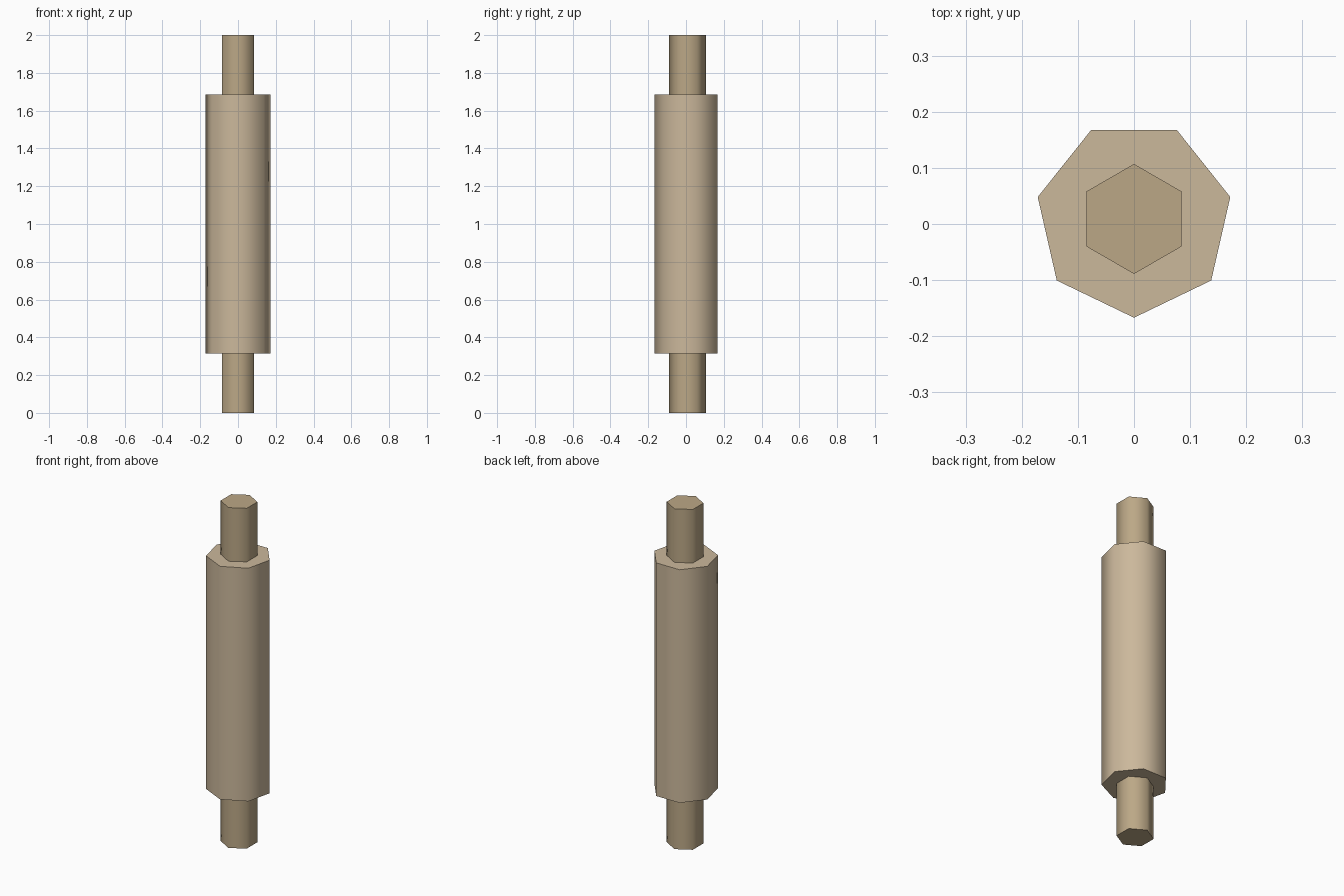
import bpy, bmesh
from math import cos, sin, pi, radians

if "Cube" in bpy.data.objects:
    bpy.data.objects.remove(bpy.data.objects["Cube"])

CENTRE_Y = 0.009


def material(name, rgb):
    m = bpy.data.materials.new(name)
    m.diffuse_color = (*rgb, 1)
    m.use_nodes = True
    m.node_tree.nodes["Principled BSDF"].inputs["Base Color"].default_value = m.diffuse_color
    return m


def prism(name, sides, radius, z0, z1, mat):
    # Polygon with a corner towards the front, extruded upwards
    bm = bmesh.new()
    ring = [bm.verts.new((radius * cos(2 * pi * i / sides - pi / 2),
                          radius * sin(2 * pi * i / sides - pi / 2) + CENTRE_Y, z0))
            for i in range(sides)]
    base = bm.faces.new(ring)
    ext = bmesh.ops.extrude_face_region(bm, geom=[base], use_keep_orig=True)
    top = [v for v in ext["geom"] if isinstance(v, bmesh.types.BMVert)]
    bmesh.ops.translate(bm, verts=top, vec=(0, 0, z1 - z0))
    bmesh.ops.recalc_face_normals(bm, faces=bm.faces)
    mesh = bpy.data.meshes.new(name)
    bm.to_mesh(mesh)
    bm.free()
    mesh.materials.append(mat)
    ob = bpy.data.objects.new(name, mesh)
    bpy.context.collection.objects.link(ob)
    # Smooth sides, crisp end caps
    bpy.ops.object.select_all(action='DESELECT')
    ob.select_set(True)
    bpy.context.view_layer.objects.active = ob
    bpy.ops.object.shade_smooth_by_angle(angle=radians(65))
    return ob


body_wood = material("body_wood", (0.60, 0.48, 0.33))
handle_wood = material("handle_wood", (0.50, 0.39, 0.24))

# Thick seven-sided roller
prism("roller", 7, 0.176, 0.315, 1.685, body_wood)

# Six-sided handles at both ends
for name, z0, z1 in (("lower_handle", 0, 0.315), ("upper_handle", 1.685, 2)):
    prism(name, 6, 0.098, z0, z1, handle_wood)
